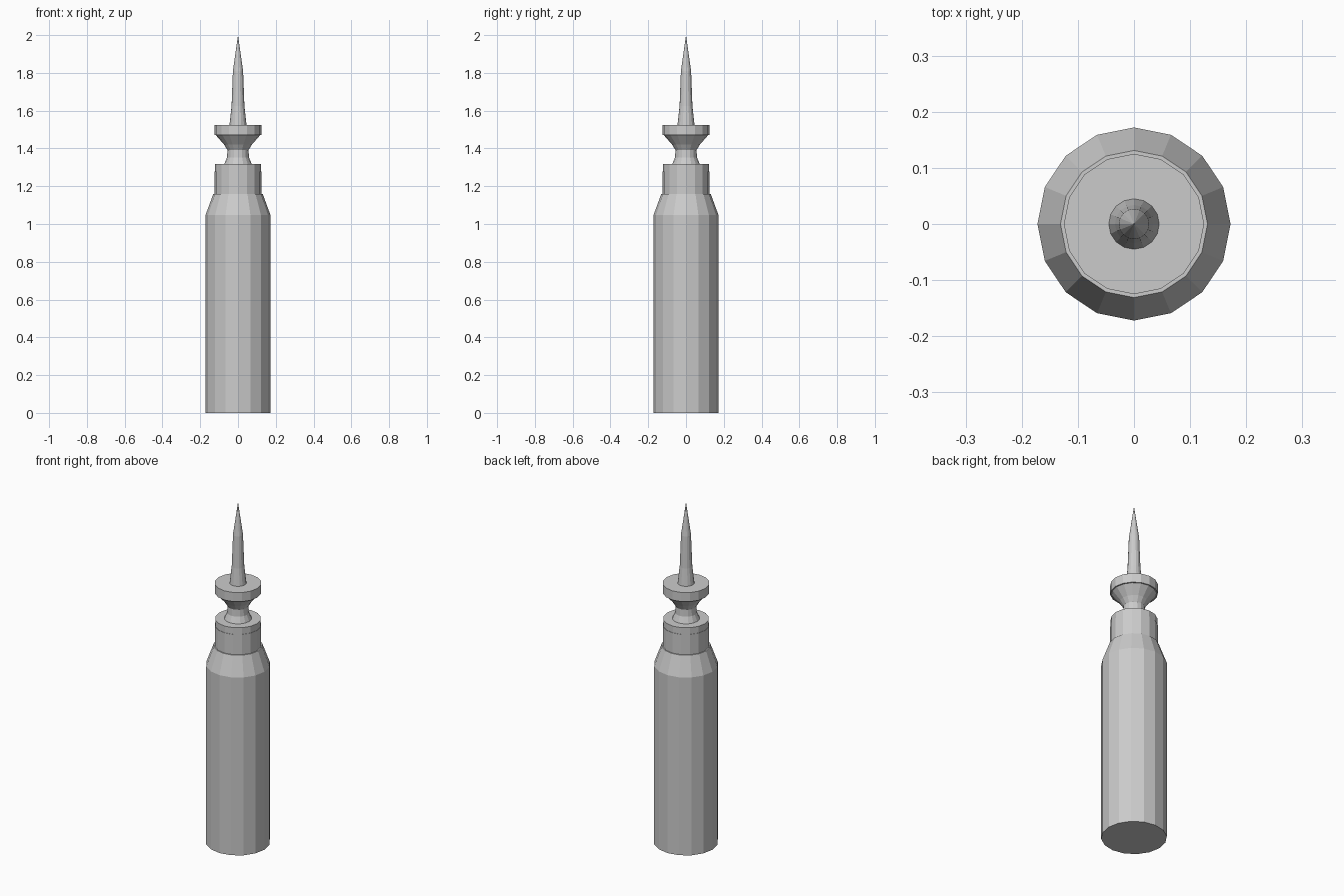
import bpy, bmesh
from math import cos, sin, tau

if "Cube" in bpy.data.objects:
    bpy.data.objects.remove(bpy.data.objects["Cube"])


def lathe(name, profile, sides=16):
    """Spin (radius, z) pairs around z; zero radius makes a tip, open ends are capped."""
    bm = bmesh.new()
    rings = []
    for r, z in profile:
        n = 1 if r == 0 else sides
        rings.append([bm.verts.new((r * cos(tau * i / sides), r * sin(tau * i / sides), z))
                      for i in range(n)])
    for a, b in zip(rings, rings[1:]):
        for i in range(sides):
            j = (i + 1) % sides
            if len(b) == 1:
                bm.faces.new((a[i], a[j], b[0]))
            else:
                bm.faces.new((a[i], a[j], b[j], b[i]))
    for ring in (rings[0], rings[-1]):
        if len(ring) > 1:
            bm.faces.new(ring)
    bmesh.ops.recalc_face_normals(bm, faces=bm.faces)
    mesh = bpy.data.meshes.new(name)
    bm.to_mesh(mesh)
    bm.free()
    obj = bpy.data.objects.new(name, mesh)
    bpy.context.collection.objects.link(obj)
    return obj


# Main cylinder with sloped shoulder
lathe("body", [(0.172, 0), (0.172, 1.047), (0.131, 1.159)])

# Straight neck and the thin collar on top of it
lathe("neck", [(0.125, 1.159), (0.125, 1.278)])
lathe("collar", [(0.123, 1.278), (0.123, 1.317)])

# Waisted spool flaring up into a flat disc
lathe("spool", [(0.073, 1.317), (0.058, 1.352), (0.056, 1.392),
                (0.075, 1.422), (0.118, 1.471)])
lathe("disc", [(0.125, 1.471), (0.125, 1.525)])

# Slender spike with flared foot and pointed tip
lathe("spike", [(0.045, 1.525), (0.034, 1.625), (0.027, 1.81), (0, 2.0)])
